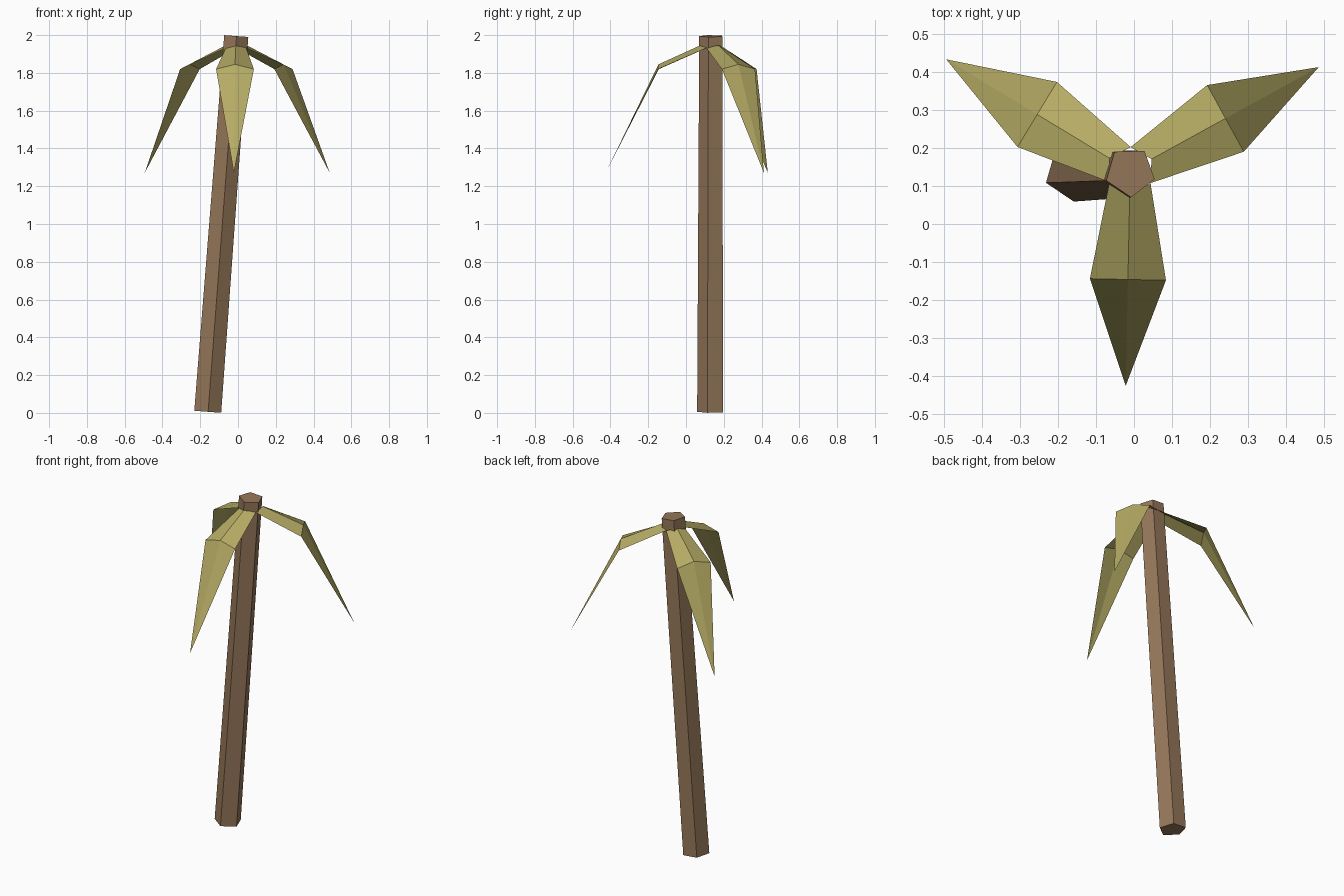
import bpy
import math
from mathutils import Vector

if "Cube" in bpy.data.objects:
    bpy.data.objects.remove(bpy.data.objects["Cube"])


def material(name, rgb):
    m = bpy.data.materials.new(name)
    m.diffuse_color = (*rgb, 1)
    m.use_nodes = True
    m.node_tree.nodes["Principled BSDF"].inputs["Base Color"].default_value = m.diffuse_color
    return m


def build(name, verts, faces, mat):
    mesh = bpy.data.meshes.new(name)
    mesh.from_pydata(verts, [], faces)
    mesh.materials.append(mat)
    obj = bpy.data.objects.new(name, mesh)
    bpy.context.collection.objects.link(obj)
    return obj


bark = material("bark_brown", (0.305, 0.188, 0.102))
olive = material("leaf_olive", (0.456, 0.402, 0.127))

# Leaning five-sided trunk, ends cut square to its axis
SIDES = 5
LEAN = 0.0755


def ring(cx, cy, cz, radius):
    pts = []
    for i in range(SIDES):
        a = math.radians(-88 + i * 360 / SIDES)
        dx, dy = radius * math.cos(a), radius * math.sin(a)
        pts.append((cx + dx, cy + dy, cz - LEAN * dx))
    return pts


verts = ring(-0.161, 0.134, 0.006, 0.075) + ring(-0.01, 0.137, 1.995, 0.067)
faces = [(i, (i + 1) % SIDES, SIDES + (i + 1) % SIDES, SIDES + i) for i in range(SIDES)]
faces += [tuple(reversed(range(SIDES))), tuple(range(SIDES, 2 * SIDES))]
build("trunk", verts, faces, bark)

# Three drooping leaves, each a thin folded sheet with a raised midrib
CROWN = Vector((-0.01, 0.14, 0))
LEAF = [  # outward, sideways, height
    (0.031, -0.054, 1.932), (0.064, 0, 1.946), (0.031, 0.054, 1.932),
    (0.286, -0.100, 1.82), (0.286, 0, 1.845), (0.286, 0.100, 1.82),
    (0.566, 0, 1.27),
]
LEAF_FACES = [(0, 3, 4, 1), (1, 4, 5, 2), (3, 6, 4), (4, 6, 5)]

for n in range(3):
    a = math.radians(28.8 + 120 * n)
    out = Vector((math.cos(a), math.sin(a), 0))
    side = Vector((-math.sin(a), math.cos(a), 0))
    pts = [CROWN + out * r + side * s + Vector((0, 0, z)) for r, s, z in LEAF]
    build(f"leaf_{n + 1}", pts, LEAF_FACES, olive)
